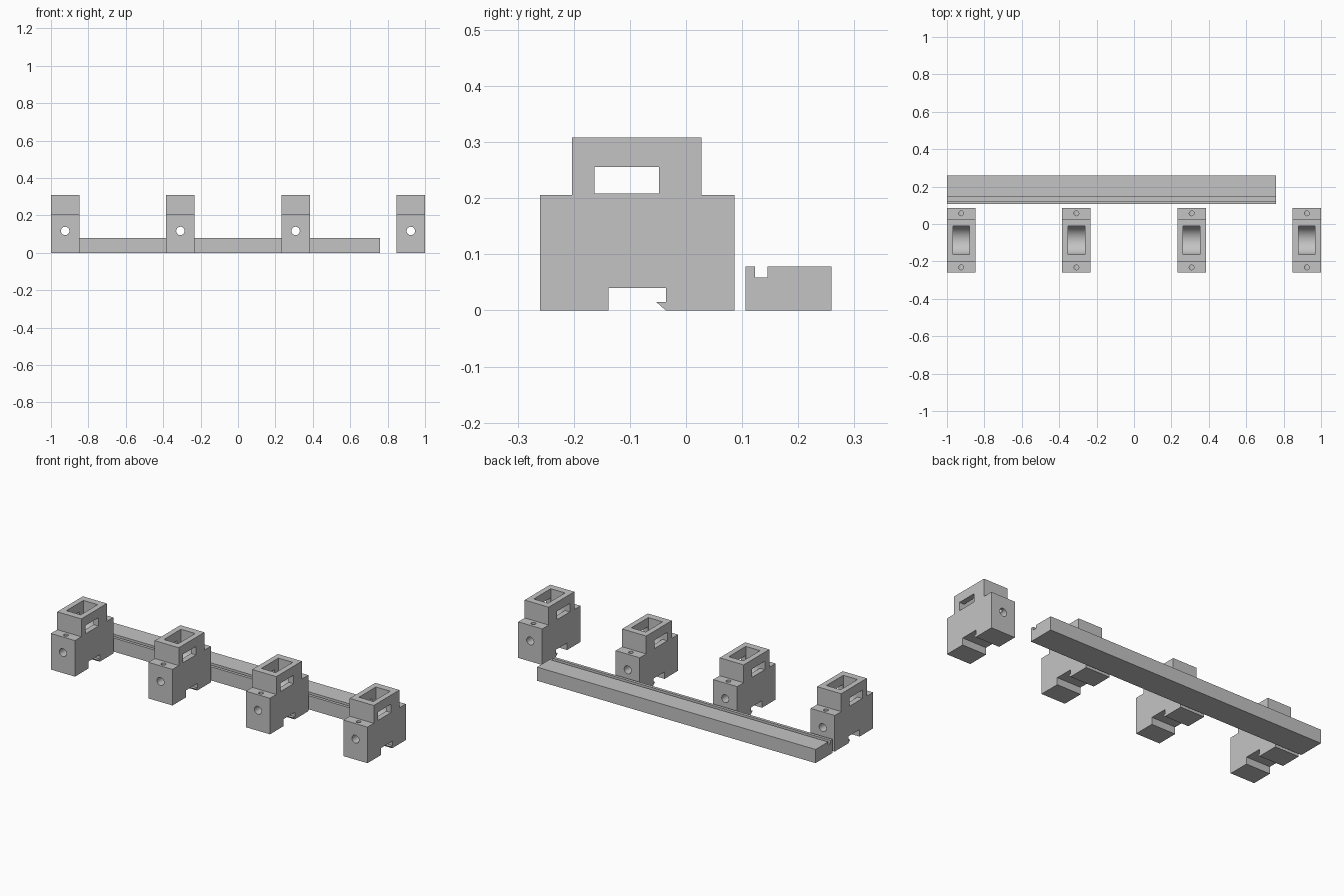
import bpy, bmesh, math
from mathutils import Matrix

if "Cube" in bpy.data.objects:
    bpy.data.objects.remove(bpy.data.objects["Cube"])

grey = bpy.data.materials.new("light_grey")
grey.diffuse_color = (0.55, 0.55, 0.55, 1)
grey.use_nodes = True
grey.node_tree.nodes["Principled BSDF"].inputs["Base Color"].default_value = grey.diffuse_color


def add_object(name, bm):
    bmesh.ops.recalc_face_normals(bm, faces=bm.faces)
    mesh = bpy.data.meshes.new(name)
    bm.to_mesh(mesh)
    bm.free()
    mesh.materials.append(grey)
    obj = bpy.data.objects.new(name, mesh)
    bpy.context.collection.objects.link(obj)
    return obj


def extrude_profile(name, yz, x0, x1):
    """Solid with the given y-z outline, running from x0 to x1."""
    bm = bmesh.new()
    face = bm.faces.new([bm.verts.new((x0, y, z)) for y, z in yz])
    new = bmesh.ops.extrude_face_region(bm, geom=[face])["geom"]
    verts = [v for v in new if isinstance(v, bmesh.types.BMVert)]
    bmesh.ops.translate(bm, verts=verts, vec=(x1 - x0, 0, 0))
    return add_object(name, bm)


def cylinder(name, radius, length, centre, rotation=Matrix()):
    bm = bmesh.new()
    bmesh.ops.create_cone(bm, cap_ends=True, segments=32, radius1=radius, radius2=radius,
                          depth=length, matrix=Matrix.Translation(centre) @ rotation)
    return add_object(name, bm)


def cut(obj, cutter):
    mod = obj.modifiers.new("cut", 'BOOLEAN')
    mod.operation = 'DIFFERENCE'
    mod.solver = 'EXACT'
    mod.object = cutter
    bpy.context.view_layer.objects.active = obj
    bpy.ops.object.modifier_apply(modifier=mod.name)
    bpy.data.objects.remove(cutter)


HALF_W = 0.076     # half width of a block
MID_Y = -0.0875    # middle of a block
HOLE_Z = 0.117

# Clamp block: stepped body with a hooked slot underneath
block = extrude_profile("clamp_block_1", [
    (-0.26, 0), (-0.138, 0), (-0.138, 0.04), (-0.036, 0.04), (-0.036, 0.015),
    (-0.053, 0.015), (-0.036, 0), (0.086, 0), (0.086, 0.206), (0.028, 0.206),
    (0.028, 0.308), (-0.203, 0.308), (-0.203, 0.206), (-0.26, 0.206)], -HALF_W, HALF_W)

# Top pocket with a rounded floor
r, cz = 0.0765, 0.219
arc = [(MID_Y + r * math.cos(a), cz - r * math.sin(a))
       for a in (math.pi * i / 32 for i in range(33))]
cut(block, extrude_profile("pocket_cutter",
                           arc + [(MID_Y - r, 0.35), (MID_Y + r, 0.35)], -0.045, 0.045))

# Side window
cut(block, extrude_profile("window_cutter", [
    (-0.163, 0.208), (-0.048, 0.208), (-0.048, 0.256), (-0.163, 0.256)], -0.1, 0.1))

# Long bore from front to back, and screw holes down into it
cut(block, cylinder("bore_cutter", 0.0225, 0.6, (0, MID_Y, HOLE_Z),
                    Matrix.Rotation(math.pi / 2, 4, 'X')))
for side in (-1, 1):
    cut(block, cylinder("screw_cutter", 0.013, 0.15,
                        (0, MID_Y + side * 0.1445, HOLE_Z + 0.075)))

bpy.ops.object.select_all(action='DESELECT')
block.select_set(True)
bpy.context.view_layer.objects.active = block
bpy.ops.object.shade_smooth_by_angle(angle=math.radians(30))

# Four evenly spaced blocks
block.location.x = -0.924
for i in range(1, 4):
    twin = block.copy()
    twin.name = f"clamp_block_{i + 1}"
    twin.location.x = -0.924 + 0.616 * i
    bpy.context.collection.objects.link(twin)

# Grooved rail behind the blocks
extrude_profile("grooved_rail", [
    (0.106, 0), (0.259, 0), (0.259, 0.078), (0.145, 0.078), (0.145, 0.059),
    (0.123, 0.059), (0.123, 0.078), (0.106, 0.078)], -1.0, 0.76)
